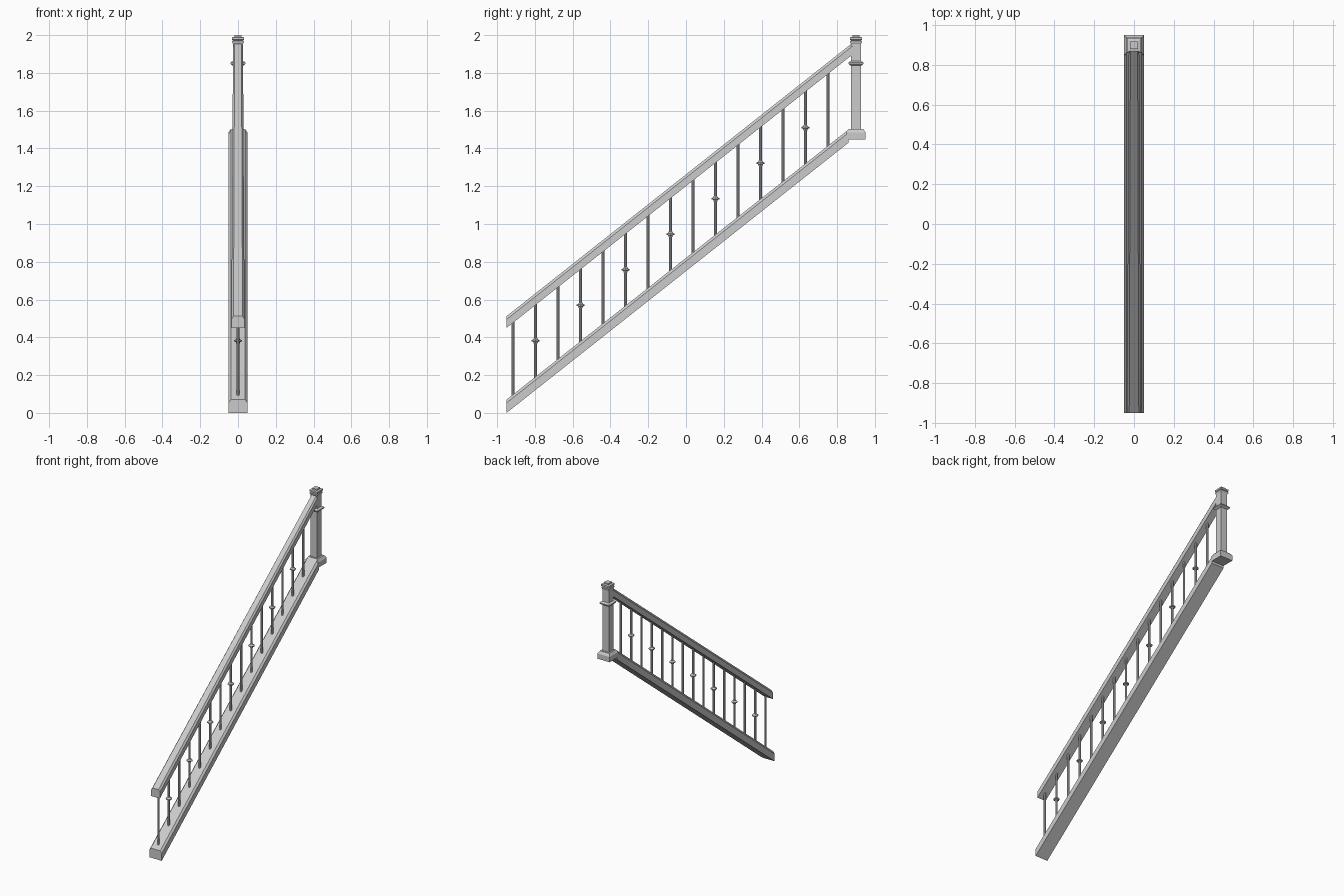
import bpy, bmesh
from mathutils import Vector

if "Cube" in bpy.data.objects:
    bpy.data.objects.remove(bpy.data.objects["Cube"])

SLOPE = 0.79
Y0 = -0.95


def finish(name, bm):
    bmesh.ops.recalc_face_normals(bm, faces=bm.faces)
    me = bpy.data.meshes.new(name)
    bm.to_mesh(me)
    bm.free()
    ob = bpy.data.objects.new(name, me)
    bpy.context.collection.objects.link(ob)
    return ob


def loft(name, rings):
    """Skin a list of equal-length point loops and cap both ends."""
    bm = bmesh.new()
    loops = [[bm.verts.new(p) for p in r] for r in rings]
    n = len(loops[0])
    for a, b in zip(loops, loops[1:]):
        for i in range(n):
            j = (i + 1) % n
            bm.faces.new((a[i], a[j], b[j], b[i]))
    bm.faces.new(loops[0][::-1])
    bm.faces.new(loops[-1])
    return finish(name, bm)


def sloped_rail(name, half, y_end, end_scale=1.0):
    """Sweep a mirrored (x, z) profile along the stair slope, with plumb-cut ends."""
    prof = half + [(-x, z) for x, z in reversed(half)]
    rings = []
    for y, s in ((Y0, 1.0), (y_end, end_scale)):
        rings.append([(x * s, y, z + (y - Y0) * SLOPE) for x, z in prof])
    return loft(name, rings)


def square_turning(name, y, steps):
    """Stack of square sections given as (half width, z)."""
    return loft(name, [[(-r, y - r, z), (r, y - r, z), (r, y + r, z), (-r, y + r, z)]
                       for r, z in steps])


def rod(bm, y, steps, sides=8):
    """Round turned section given as (radius, z) steps."""
    for (r1, z1), (r2, z2) in zip(steps, steps[1:]):
        m = bmesh.ops.create_cone(bm, cap_ends=True, segments=sides,
                                  radius1=r1, radius2=r2, depth=z2 - z1)
        bmesh.ops.translate(bm, verts=m["verts"], vec=Vector((0, y, (z1 + z2) / 2)))


# Rails
sloped_rail("bottom_rail", [(0.05, 0), (0.05, 0.053), (0.038, 0.07)], 0.86)
sloped_rail("hand_rail", [(0.035, 0.45), (0.035, 0.495), (0.024, 0.512)], 0.885, 0.75)

# Newel post with its plinth, collar and cap
square_turning("post_plinth", 0.9, [(0.05, 1.447), (0.05, 1.485), (0.038, 1.503)])
square_turning("post_shaft", 0.9, [(0.026, 1.49), (0.026, 1.965)])
square_turning("post_collar", 0.9, [(0.026, 1.838), (0.034, 1.842), (0.04, 1.848),
                                    (0.04, 1.854), (0.034, 1.86), (0.026, 1.863)])
square_turning("post_cap", 0.9, [(0.026, 1.952), (0.031, 1.962), (0.031, 1.968),
                                 (0.026, 1.972), (0.032, 1.976), (0.032, 1.988),
                                 (0.019, 1.991), (0.019, 2.0)])

# Balusters, every second one with a turned knob at mid height
for i in range(15):
    y = -0.915 + i * 0.119
    base = (y - Y0) * SLOPE
    bm = bmesh.new()
    rod(bm, y, [(0.008, base + 0.06), (0.008, base + 0.46)])
    finish(f"baluster_{i + 1}", bm)
    if i % 2:
        mid = base + 0.26
        bm = bmesh.new()
        rod(bm, y, [(0.01, mid - 0.014), (0.012, mid - 0.006), (0.021, mid - 0.003),
                    (0.021, mid + 0.003), (0.012, mid + 0.008), (0.009, mid + 0.014)])
        finish(f"baluster_knob_{i + 1}", bm)
